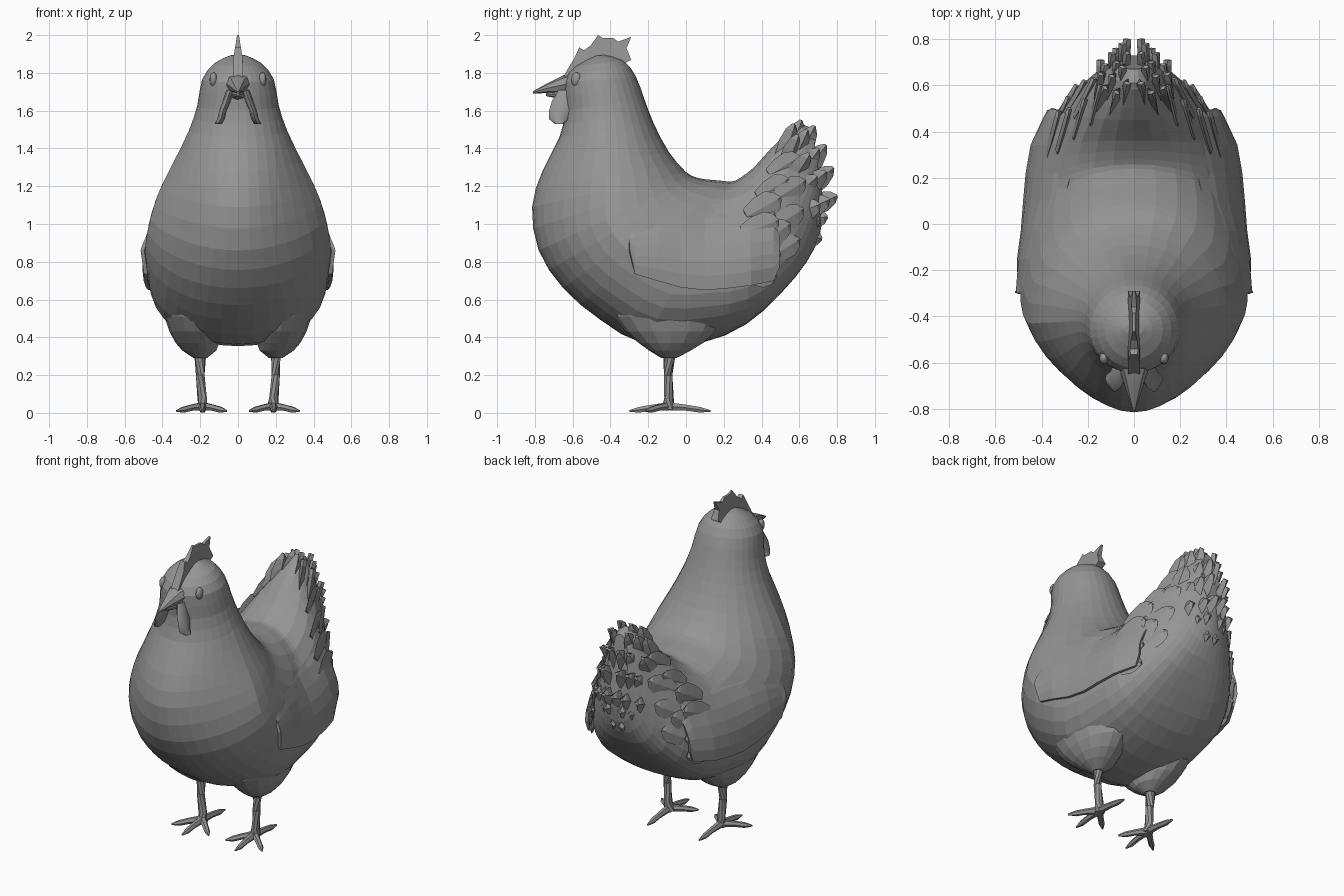
import bpy, bmesh, math
from mathutils import Vector
from mathutils.bvhtree import BVHTree

old = bpy.data.objects.get("Cube")
if old:
    bpy.data.objects.remove(old)

grey = bpy.data.materials.new("plain grey")
grey.use_nodes = True
grey.diffuse_color = (0.3, 0.3, 0.3, 1)
grey.node_tree.nodes["Principled BSDF"].inputs["Base Color"].default_value = (0.3, 0.3, 0.3, 1)


def finish(name, bm, smooth=None):
    bmesh.ops.recalc_face_normals(bm, faces=bm.faces)
    me = bpy.data.meshes.new(name)
    bm.to_mesh(me)
    bm.free()
    me.materials.append(grey)
    ob = bpy.data.objects.new(name, me)
    bpy.context.collection.objects.link(ob)
    if smooth:
        bpy.ops.object.select_all(action='DESELECT')
        ob.select_set(True)
        bpy.context.view_layer.objects.active = ob
        bpy.ops.object.shade_smooth_by_angle(angle=math.radians(smooth))
    return ob


def loft(bm, rings):
    """Skin closed rings of points and cap both ends."""
    rows = [[bm.verts.new(p) for p in r] for r in rings]
    n = len(rows[0])
    for a, b in zip(rows, rows[1:]):
        for i in range(n):
            bm.faces.new((a[i], a[(i + 1) % n], b[(i + 1) % n], b[i]))
    bm.faces.new(rows[0])
    bm.faces.new(rows[-1])


def circle(n):
    return [(math.cos(k * math.tau / n), math.sin(k * math.tau / n)) for k in range(n)]


def tube(bm, pts, radii, n=8):
    rings = []
    for i, p in enumerate(pts):
        d = Vector(pts[min(i + 1, len(pts) - 1)]) - Vector(pts[max(i - 1, 0)])
        q = d.to_track_quat('Z', 'Y')
        rings.append([Vector(p) + q @ Vector((c * radii[i], s * radii[i], 0)) for c, s in circle(n)])
    loft(bm, rings)


def refine(rows):
    """Insert one smooth in-between row after each row."""
    out = []
    for i in range(len(rows) - 1):
        a, b, c, d = rows[max(i - 1, 0)], rows[i], rows[i + 1], rows[min(i + 2, len(rows) - 1)]
        out += [b, [(9 * (q + r) - p - s) / 16 for p, q, r, s in zip(a, b, c, d)]]
    return out + [rows[-1]]


# Body: rings from crown to tail,
# each (back y, z, front y, z, half width, sag of widest point, narrowing toward the breast)
sections = [
    (-.43, 1.895, -.48, 1.89, .04, 0, 0), (-.33, 1.865, -.585, 1.835, .125, 0, 0),
    (-.265, 1.78, -.645, 1.75, .19, 0, 0), (-.22, 1.66, -.64, 1.60, .215, 0, 0),
    (-.17, 1.53, -.67, 1.46, .26, 0, .05), (-.09, 1.38, -.76, 1.28, .34, 0, .2),
    (0, 1.275, -.815, 1.09, .415, .05, .3), (.06, 1.245, -.78, .86, .465, .15, .3),
    (.12, 1.235, -.65, .66, .49, .2, .22), (.18, 1.23, -.45, .49, .49, .2, .1),
    (.24, 1.225, -.22, .365, .47, .2, 0), (.28, 1.24, .08, .37, .445, .2, 0),
    (.36, 1.3, .32, .47, .41, .35, 0), (.45, 1.4, .50, .63, .33, .45, 0),
    (.55, 1.49, .64, .80, .21, .4, 0), (.61, 1.53, .71, .95, .13, .2, 0),
    (.67, 1.5, .73, 1.1, .07, 0, 0)]
rings = []
for by, bz, fy, fz, w, sag, narrow in refine(sections):
    ring = []
    for c, s in circle(32):
        t = (1 - c + sag * s * s) / 2
        ring.append((w * s * (1 - narrow * max(0, -c)), by + (fy - by) * t, bz + (fz - bz) * t))
    rings.append(ring)
bm = bmesh.new()
loft(bm, rings)
bmesh.ops.recalc_face_normals(bm, faces=bm.faces)
skin = BVHTree.FromBMesh(bm)
finish("body", bm)


def flank(y, z):
    hit = skin.ray_cast(Vector((2, y, z)), Vector((-1, 0, 0)))[0]
    return hit.x if hit else .1


def feather(bm, root, tip, width, side, thick=.012):
    """Pointed leaf from root to tip, lying flat across the side direction."""
    root, tip = Vector(root), Vector(tip)
    along = tip - root
    across = along.cross(Vector(side)).normalized() * width
    out = along.cross(across).normalized() * thick
    rings = []
    for t, s in ((0, .6), (.35, .95), (.7, 1), (.9, .65), (1, .15)):
        c = root + along * t
        rings.append([c + across * s, c + out, c - across * s, c - out])
    loft(bm, rings)


for s, word in ((1, "left"), (-1, "right")):
    # Folded wing laid over the flank, with a raised lower edge
    edge = [(-.30, .86, .95), (-.27, .735, 1.02), (-.15, .70, 1.08), (-.03, .665, 1.10), (.1, .65, 1.10),
            (.22, .66, 1.10), (.34, .675, 1.12), (.46, .70, 1.12), (.49, .77, 1.0)]
    bm = bmesh.new()
    rows = []
    for y, low, high in edge:
        row = []
        for j in range(7):
            t = j / 6
            z = low + (high - low) * t
            lift = (.015 + .06 * max(0, y)) * (1 - t ** 2) - .018 * t
            row.append(bm.verts.new((s * (flank(y, z) + lift), y, z)))
        rows.append(row)
    for a, b in zip(rows, rows[1:]):
        for j in range(6):
            bm.faces.new((a[j], a[j + 1], b[j + 1], b[j]))
    wing = finish(word + "_wing", bm)
    solid = wing.modifiers.new("thickness", 'SOLIDIFY')
    solid.thickness = .02
    solid.offset = 0

    # Flight feather tips behind the wing
    bm = bmesh.new()
    for y, z, ty, tz in ((.28, .76, .48, .72), (.3, .86, .50, .84), (.3, .95, .49, 1.02), (.32, 1.04, .50, 1.14)):
        feather(bm, (s * (flank(y, z) + .002), y, z), (s * (flank(ty, tz) + .03), ty, tz), .07, (s, .35, .1))
    finish(word + "_wing_tips", bm)

    # Thigh blending up into the belly
    bm = bmesh.new()
    levels = ((.29, .2, .035, .04, -.09), (.33, .205, .09, .11, -.085), (.37, .215, .115, .17, -.08),
              (.43, .225, .138, .24, -.08), (.51, .235, .155, .29, -.09), (.6, .245, .165, .29, -.1),
              (.7, .255, .16, .25, -.1))
    loft(bm, [[(s * (x + rx * c), y + ry * d, z) for c, d in circle(16)] for z, x, rx, ry, y in levels])
    finish(word + "_thigh", bm)

    # Shank and toes
    bm = bmesh.new()
    tube(bm, [(s * .2, -.085, .33), (s * .2, -.095, .2), (s * .19, -.09, .08), (s * .185, -.095, .02)],
         [.033, .024, .025, .032])
    for tx, ty in ((.19, -.30), (.325, -.215), (.06, -.215), (.185, .13)):
        a, b = Vector((s * .187, -.095, .035)), Vector((s * tx, ty, .01))
        tube(bm, [a, a.lerp(b, .45) + Vector((0, 0, .003)), a.lerp(b, .75), b], [.024, .018, .017, .005], 6)
    finish(word + "_leg", bm, 40)

    # Eye set into the side of the face
    bm = bmesh.new()
    for v in bmesh.ops.create_uvsphere(bm, u_segments=12, v_segments=8, radius=1)["verts"]:
        v.co = Vector((s * .13, -.58, 1.765)) + Vector((v.co.x * .02, v.co.y * .028, v.co.z * .038))
    finish(word + "_eye", bm, 60)

    # Wattle hanging from the cheek
    bm = bmesh.new()
    loft(bm, [[(s * (x + .02 * c), y + r * d, z) for c, d in circle(8)]
              for x, y, z, r in ((.04, -.635, 1.71, .04), (.06, -.65, 1.65, .06), (.08, -.665, 1.60, .06),
                                 (.09, -.675, 1.555, .05), (.105, -.67, 1.53, .025))])
    finish(word + "_wattle", bm, 50)

    # Tail fan: broad overlapping feathers along the rear edge, in layers outward
    bm = bmesh.new()
    fan = ((.61, 1.55), (.68, 1.52), (.74, 1.42), (.78, 1.30), (.80, 1.15), (.75, 1.04), (.72, .92))
    for layer, (x, pull) in enumerate(((.03, 0), (.075, .04), (.125, .09))):
        for i, (ty, tz) in enumerate(fan[layer // 2:]):
            tip = Vector((s * (x + .02 * (i % 2)), ty - pull, tz - pull * .5))
            root = tip.lerp(Vector((s * (x + .02), .40, .98)), .6)
            feather(bm, root, tip, .055, (s, .25 + .35 * layer, .2 * layer), .018)
    # Looser plumes covering the tail base
    for ty, tz in ((.60, 1.36), (.63, 1.23), (.62, 1.08), (.60, .92), (.54, 1.24), (.55, 1.0)):
        root = (s * (flank(ty - .16, tz - .1) - .01), ty - .16, tz - .1)
        feather(bm, root, (s * (flank(ty, tz) + .02), ty, tz), .06, (s, .6, .15))
    finish(word + "_tail_feathers", bm)

# Comb: serrated crest, thick at the skull and tapering to its points
outline = [(-.66, 1.76), (-.62, 1.83), (-.59, 1.88), (-.565, 1.935), (-.54, 1.92), (-.505, 1.945), (-.465, 2.0),
           (-.44, 1.985), (-.385, 1.985), (-.36, 1.965), (-.29, 1.99), (-.315, 1.93), (-.29, 1.87), (-.34, 1.84),
           (-.45, 1.85), (-.58, 1.78)]
bm = bmesh.new()
plates = []
for s in (1, -1):
    plates.append([bm.verts.new((s * min(.026, .005 + .16 * (2 - z)), y, z)) for y, z in outline])
    bm.faces.new(plates[-1])
for i in range(len(outline)):
    j = (i + 1) % len(outline)
    bm.faces.new((plates[0][i], plates[0][j], plates[1][j], plates[1][i]))
finish("comb", bm)

# Beak: upper and lower halves
for name, path in (("upper_beak", ((-.56, 1.75, .095, .06), (-.65, 1.737, .055, .05),
                                   (-.73, 1.72, .03, .027), (-.81, 1.697, .005, .006))),
                   ("lower_beak", ((-.56, 1.69, .07, .04), (-.66, 1.69, .035, .03), (-.74, 1.685, .008, .008)))):
    bm = bmesh.new()
    loft(bm, [[(rx * c, y, z + rz * d) for c, d in circle(8)] for y, z, rx, rz in path])
    finish(name, bm, 40)
